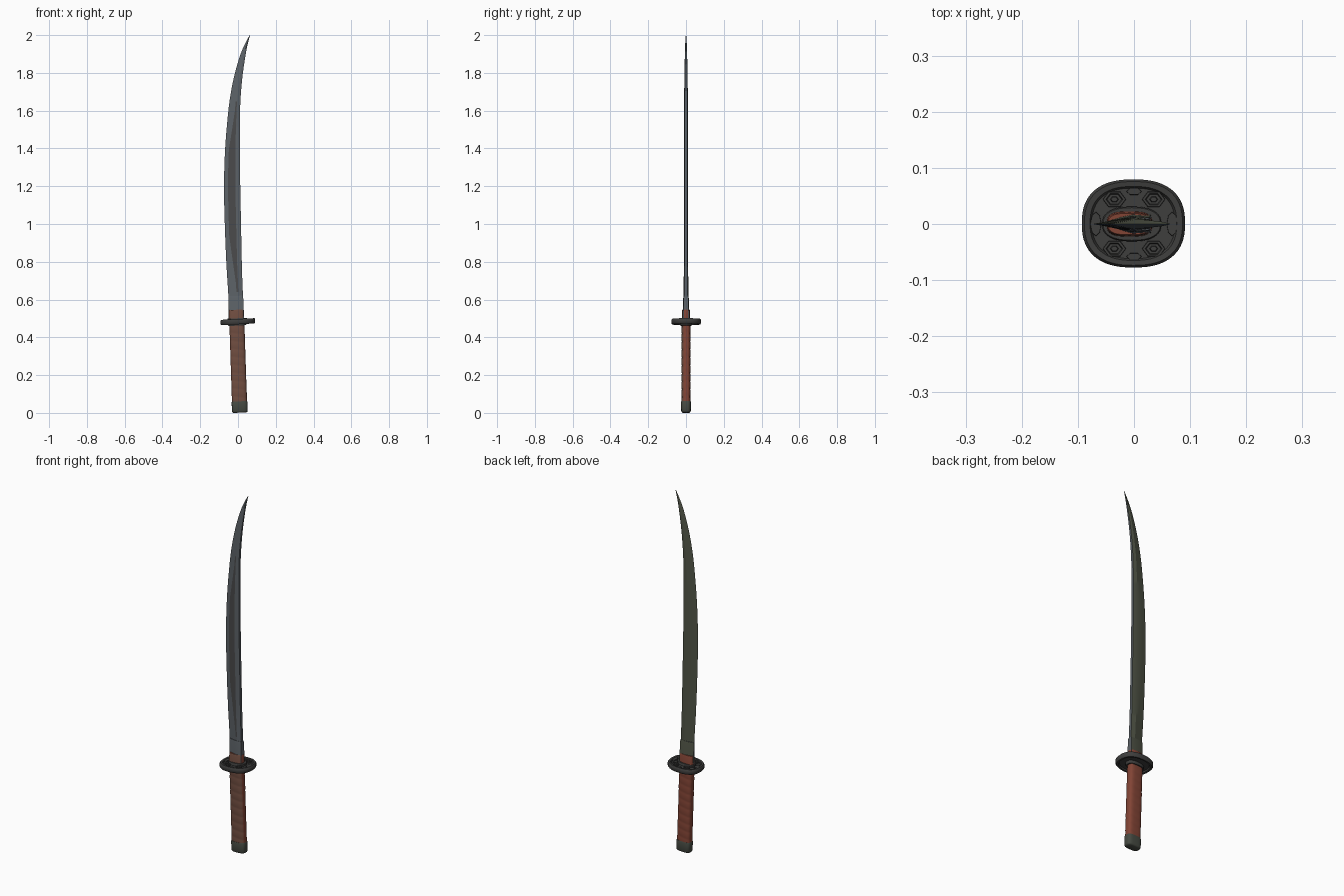
import bpy, math
from mathutils import Vector

if "Cube" in bpy.data.objects:
    bpy.data.objects.remove(bpy.data.objects["Cube"])


def mat(name, r, g, b):
    m = bpy.data.materials.new(name)
    lin = [((c / 255 + 0.055) / 1.055) ** 2.4 for c in (r, g, b)]
    m.diffuse_color = (*lin, 1)
    m.use_nodes = True
    m.node_tree.nodes["Principled BSDF"].inputs["Base Color"].default_value = m.diffuse_color
    return m


STEEL = mat("blue grey steel", 92, 98, 103)
FULLER = mat("dark steel", 74, 74, 75)
OLIVE = mat("olive steel", 80, 84, 70)
IRON = mat("black iron", 62, 62, 61)
BROWN = mat("brown wrap", 112, 77, 64)
RED = mat("red brown wrap", 130, 68, 53)
CAP = mat("pommel grey", 70, 74, 66)


def loft(name, rings, mats, rule=None, angle=35):
    """Skin equal-length rings of points, close both ends, colour faces by rule."""
    n = len(rings[0])
    verts = [p for r in rings for p in r]
    faces = [tuple(reversed(range(n)))]
    for i in range(len(rings) - 1):
        a, b = i * n, (i + 1) * n
        faces += [(a + j, a + (j + 1) % n, b + (j + 1) % n, b + j) for j in range(n)]
    faces.append(tuple(range((len(rings) - 1) * n, len(rings) * n)))
    me = bpy.data.meshes.new(name)
    me.from_pydata(verts, [], faces)
    me.update()
    for m in mats:
        me.materials.append(m)
    if rule:
        for p in me.polygons:
            p.material_index = rule(p)
    ob = bpy.data.objects.new(name, me)
    bpy.context.collection.objects.link(ob)
    bpy.ops.object.select_all(action='DESELECT')
    ob.select_set(True)
    bpy.context.view_layer.objects.active = ob
    bpy.ops.object.shade_smooth_by_angle(angle=math.radians(angle))
    return ob


def oval(cx, cy, z, rx, ry, p=2.0, n=48, tilt=0.0):
    pts = []
    for i in range(n):
        a = 2 * math.pi * i / n
        c, s = math.cos(a), math.sin(a)
        x = rx * math.copysign(abs(c) ** (2 / p), c)
        y = ry * math.copysign(abs(s) ** (2 / p), s)
        pts.append((cx + x, cy + y, z + x * tilt))
    return pts


# Blade outline: z, cutting edge x, spine x, half thickness
OUT = [(0.49, -0.048, 0.030, .012), (0.6, -0.050, 0.027, .012), (0.7, -0.056, 0.023, .012),
       (0.8, -0.062, 0.020, .0115), (1.0, -0.070, 0.016, .011), (1.2, -0.074, 0.012, .011),
       (1.4, -0.068, 0.010, .0105), (1.6, -0.051, 0.011, .010), (1.7, -0.037, 0.016, .0095),
       (1.8, -0.016, 0.026, .008), (1.9, 0.014, 0.041, .006), (1.96, 0.040, 0.053, .004),
       (2.0, 0.062, 0.064, .001)]


def outline(z):
    """Smooth interpolation through the outline rows."""
    i = max(k for k in range(len(OUT) - 1) if OUT[k][0] <= z + 1e-6)
    a, b = OUT[i], OUT[i + 1]
    pa, pb = OUT[max(i - 1, 0)], OUT[min(i + 2, len(OUT) - 1)]
    h = b[0] - a[0]
    t = (z - a[0]) / h
    res = []
    for k in (1, 2, 3):
        m0 = (b[k] - pa[k]) / (b[0] - pa[0]) * h
        m1 = (pb[k] - a[k]) / (pb[0] - a[0]) * h
        res.append((2*t**3 - 3*t*t + 1)*a[k] + (t**3 - 2*t*t + t)*m0
                   + (3*t*t - 2*t**3)*b[k] + (t**3 - t*t)*m1)
    return res


def blade_ring(z):
    l, r, t = outline(z)
    w = r - l
    # dark band tapers toward both of its ends
    f = min(1, max(0.15, min((z - 0.64) / 0.3, (1.64 - z) / 0.25)))
    u0, u1 = 0.62 - 0.37 * f, 0.70
    half = lambda u: t * min(1, u / 0.7)
    front = [(l, 0), (l + u0 * w, -half(u0)), (l + u1 * w, -t), (r, -0.7 * t)]
    back = [(r, 0.7 * t), (l + u1 * w, t), (l + u0 * w, half(u0))]
    return [(x, y, z) for x, y in front + back]


def blade_rule(p):
    c, nr = p.center, p.normal
    if nr.y > 0.3:
        return 2
    if nr.y < -0.9 and 0.64 < c.z < 1.64:
        l, r, _ = outline(c.z)
        u = (c.x - l) / (r - l)
        return 1 if 0.4 < u < 0.69 else 0
    return 0


zs = [0.49 + (2.0 - 0.49) * i / 60 for i in range(61)]
loft("blade", [blade_ring(min(z, 2.0)) for z in zs], [STEEL, FULLER, OLIVE], blade_rule, 20)


# Blade collar, upper steel sleeve and lower brown sleeve
def sleeve_ring(z, t, grow):
    l, r, _ = outline(z)
    l, r = l - grow, r + grow
    m = l + 0.6 * (r - l)
    tl = 0.02
    pts = [(l, -t * .25), (m, -t), (r, -t * .85), (r, t * .85), (m, t), (l, t * .25)]
    return [(x, y, z + x * tl) for x, y in pts]


loft("blade_collar", [sleeve_ring(.49, .019, .001), sleeve_ring(.61, .0145, .001),
                      sleeve_ring(.62, .0125, .0005)],
     [STEEL, OLIVE], lambda p: 1 if p.normal.y > .3 else 0, 20)
loft("collar_base", [oval(-.008, 0, z, rx, ry, 3, 32, .03) for z, rx, ry in
                     ((.485, .041, .023), (.54, .040, .021), (.546, .038, .019))],
     [BROWN, RED], lambda p: 0 if p.normal.y < -.5 else 1)

# Guard: oval plate with raised rim and sunken field on both faces
TILT, GZ = 0.05, 0.483
prof = [(.45, -.006), (.80, -.006), (.84, -.013), (.95, -.014), (1, -.008),
        (1, .008), (.95, .014), (.84, .013), (.80, .005), (.45, .005)]
loft("guard", [oval(-.001, .001, GZ + dz, .092 * s, .0785 * s, 2.45, 64, TILT) for s, dz in prof],
     [IRON], angle=40)


# Guard ornaments: framed studs at the diagonals, small bars top and bottom
def stud(name, x, y, rx, ry, n, hollow):
    z = GZ + x * TILT
    rows = [(1.0, .003), (.95, .012), (.72, .012)]
    rows += [(.62, .006), (.36, .006), (.28, .012), (.1, .012)] if hollow else [(.5, .012)]
    loft(name, [oval(x, y, z + dz, rx * s, ry * s, 2, n, TILT) for s, dz in rows], [IRON], angle=25)


for sx in (-1, 1):
    for sy in (-1, 1):
        stud("guard_stud", sx * .035, sy * .044, .021, .016, 6, True)
    stud("guard_side_stud", sx * .068, 0, .010, .022, 8, False)
for sy in (-1, 1):
    stud("guard_bar", 0, sy * .058, .014, .007, 6, False)

# Seat washers above and below the guard
loft("guard_seat", [oval(-.004, 0, z, rx, ry, 2.4, 40, TILT) for z, rx, ry in
                    ((.462, .046, .029), (.466, .048, .031), (.498, .053, .031), (.501, .051, .029))],
     [IRON])


# Grip: rounded bar with slanted wrap ridges
def grip_x(z):
    return 0.010 - 0.034 * z


def grip_ring(z):
    pts = []
    for x, y, _ in oval(0, 0, 0, .040, .0235, 3.2, 40):
        phase = (z + .18 * x * (1 if y < 0 else -1)) / .042
        k = abs(math.sin(math.pi * phase)) ** .6
        pts.append((grip_x(z) + x * (.98 + .02 * k), y * (.93 + .07 * k), z + x * .04))
    return pts


loft("grip", [grip_ring(.05 + .425 * i / 80) for i in range(81)], [BROWN, RED],
     lambda p: 0 if p.normal.y < -.6 else 1, 50)

# Pommel cap
loft("pommel_cap", [oval(grip_x(z), 0, z + .0012, rx, ry, 3.4, 40, .04) for z, rx, ry in
                    ((0, .034, .018), (.003, .039, .023), (.009, .0415, .0255),
                     (.055, .042, .026), (.060, .040, .0245))], [CAP], angle=40)
